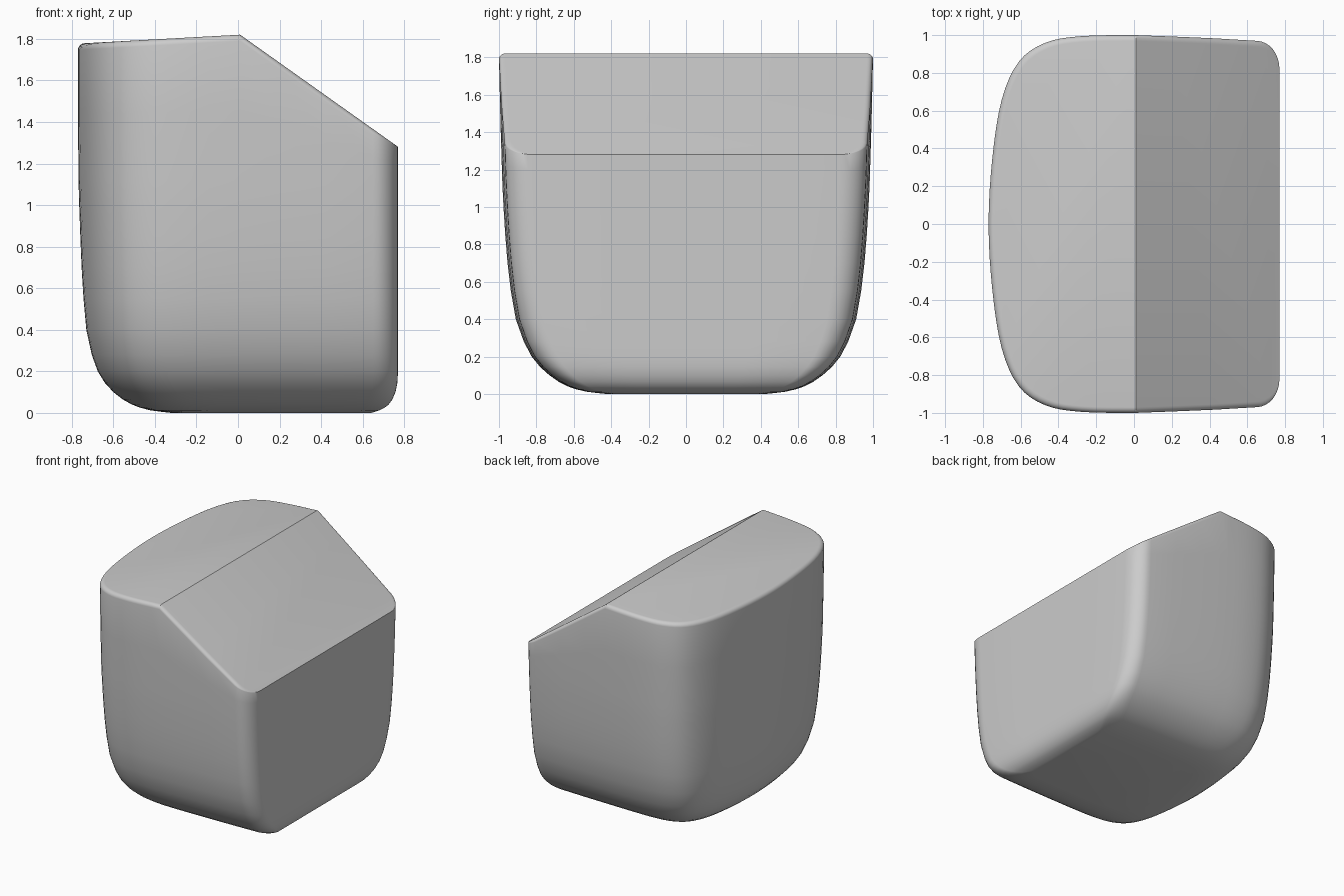
import bpy, bmesh, math

if "Cube" in bpy.data.objects:
    bpy.data.objects.remove(bpy.data.objects["Cube"])

RIDGE = 0.01          # x of the top ridge
FIL = 0.03            # rim fillet radius


def interp(table, z):
    # smooth (monotone cubic) lookup in a short (z, value) table
    n = len(table)
    if z <= table[0][0]:
        return table[0][1]
    if z >= table[-1][0]:
        return table[-1][1]
    s = [(table[i+1][1]-table[i][1])/(table[i+1][0]-table[i][0]) for i in range(n-1)]
    m = [s[0]] + [0 if a*b <= 0 else 2*a*b/(a+b) for a, b in zip(s, s[1:])] + [s[-1]]
    for i in range(n-1):
        z0, z1 = table[i][0], table[i+1][0]
        if z <= z1:
            h = z1-z0
            t = (z-z0)/h
            return ((2*t**3-3*t*t+1)*table[i][1] + (t**3-2*t*t+t)*h*m[i]
                    + (3*t*t-2*t**3)*table[i+1][1] + (t**3-t*t)*h*m[i+1])


# Side profiles: half width, left reach and right reach against height
WIDTH = [(0, .42), (.012, .53), (.04, .63), (.1, .73), (.2, .825), (.4, .91),
         (.6, .943), (.8, .963), (1.2, .985), (1.8, 1)]
LEFT = [(0, -.32), (.012, -.42), (.04, -.51), (.1, -.6), (.2, -.675), (.4, -.73),
        (.8, -.757), (1.3, -.77), (1.8, -.77)]
RIGHT = [(0, .64), (.012, .68), (.04, .725), (.1, .758), (.18, .77), (1.8, .77)]


def catmull(pts, steps):
    out = []
    for i in range(1, len(pts)-2):
        a, b, c, d = pts[i-1:i+3]
        for k in range(steps):
            t = k/steps
            out.append(tuple(.5*(2*b[j]+(c[j]-a[j])*t+(2*a[j]-5*b[j]+4*c[j]-d[j])*t*t
                                 + (3*b[j]-a[j]-3*c[j]+d[j])*t**3) for j in (0, 1)))
    return out


# Plan outline: bowed left side, tapered sides, tight right corners
half = catmull([(-.75, -.35), (-.77, 0), (-.75, .35), (-.7, .66), (-.61, .86), (-.47, .96),
                (-.28, .995), (RIDGE, 1), (.3, .997)], 4)
half += [(RIDGE, 1), (.2, .996), (.42, .99)]
half += [(.65+.12*math.sin(a), .83+.15*math.cos(a)) for a in [math.pi/2*k/8 for k in range(9)]]
half += [(.77, .4)]
outline = half + [(.77, 0)] + [(x, -y) for x, y in half[:0:-1]]
N = len(outline)


def roof(x):
    if x <= RIDGE:
        return 1.82 + (x-RIDGE)*.055
    return 1.82 - (x-RIDGE)*.71


def place(p, z, inset=0.0):
    x, y = p
    reach = interp(LEFT, z)+inset if x < RIDGE else interp(RIGHT, z)
    full = -.77 if x < RIDGE else .77
    return (RIDGE+(x-RIDGE)*(reach-RIDGE)/(full-RIDGE), y*(interp(WIDTH, z)-inset))


bm = bmesh.new()
rings = []

# Wall rings, level low down and blending into the sloping rim
drop = [FIL*min(1, max(0, (.77-x)/.15)) for x, y in outline]
rim = [roof(p[0])-d for p, d in zip(outline, drop)]
levels = [0, .005, .012, .025, .04, .065, .1, .145, .2, .28, .4, .55, .7, .85, 1.0, 1.12]
for z in levels:
    rings.append([bm.verts.new((*place(p, z), z)) for p in outline])
for t in (.5, 1):
    ring = []
    for p, r in zip(outline, rim):
        z = 1.12+(r-1.12)*t
        ring.append(bm.verts.new((*place(p, z), z)))
    rings.append(ring)

# Rounded rim
for k in range(1, 6):
    a = math.pi/2*k/5
    ring = []
    for p, r, d in zip(outline, rim, drop):
        x, y = place(p, r, FIL*(1-math.cos(a)))
        ring.append(bm.verts.new((x, y, roof(x)-d*(1-math.sin(a)))))
    rings.append(ring)

for low, up in zip(rings, rings[1:]):
    for i in range(N):
        j = (i+1) % N
        bm.faces.new((low[i], low[j], up[j], up[i]))

# Bottom, flat top and sloping top
bm.faces.new(rings[0])
top = rings[-1]
r1 = min(range(N), key=lambda i: abs(outline[i][0]-RIDGE)+abs(outline[i][1]-1))
r2 = min(range(N), key=lambda i: abs(outline[i][0]-RIDGE)+abs(outline[i][1]+1))
bm.faces.new(top[r1:r2+1])
bm.faces.new(top[r2:]+top[:r1+1])
bmesh.ops.recalc_face_normals(bm, faces=bm.faces)

mesh = bpy.data.meshes.new("rounded_block")
bm.to_mesh(mesh)
bm.free()
body = bpy.data.objects.new("rounded_block", mesh)
bpy.context.collection.objects.link(body)
bpy.context.view_layer.objects.active = body
body.select_set(True)
bpy.ops.object.shade_smooth_by_angle(angle=math.radians(30))
